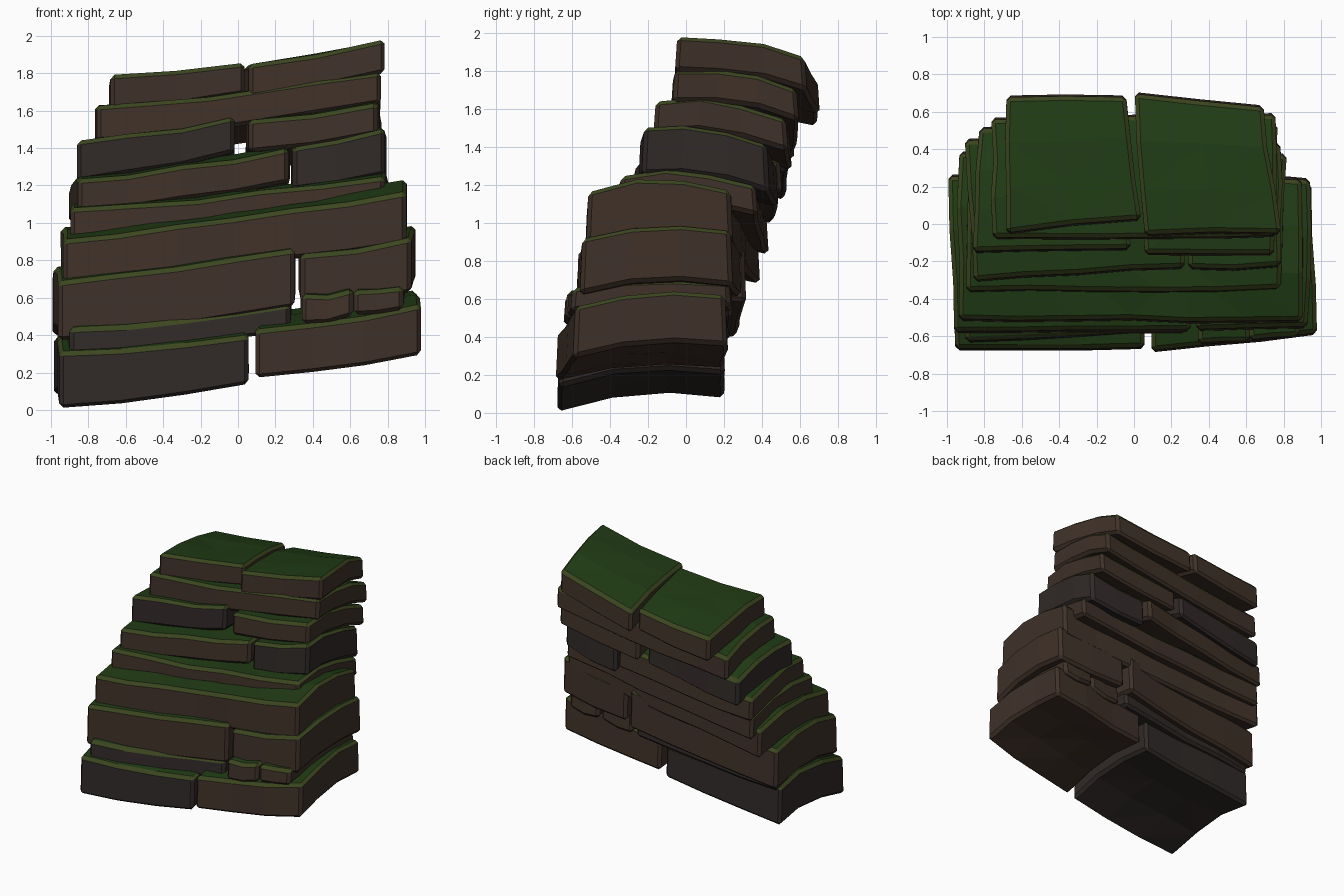
import bpy, bmesh, random
from mathutils import Vector

if "Cube" in bpy.data.objects:
    bpy.data.objects.remove(bpy.data.objects["Cube"])

random.seed(4)


def material(name, rgb):
    m = bpy.data.materials.new(name)
    m.diffuse_color = (*rgb, 1)
    m.use_nodes = True
    m.node_tree.nodes["Principled BSDF"].inputs["Base Color"].default_value = m.diffuse_color
    return m


BROWN = material("brown_rock", (0.050, 0.031, 0.022))
DARK = material("dark_rock", (0.030, 0.023, 0.021))
GRASS = material("grass", (0.014, 0.043, 0.007))
RIM = material("moss_rim", (0.045, 0.062, 0.014))


def lerp(a, b, t):
    return a + (b - a) * t


def slab(name, x, front, back, left, right, mid, rear, rock=BROWN,
         skew=(0, 0), sag=0.012, jit=0.009, chamfer=0.022):
    """x: ends; front/back: y at left and right end; left/right: (bottom, top) z
    at the front corners; mid/rear: height change half way back and at the rear;
    skew: x shift of the two rear corners."""
    nx = max(2, round((x[1] - x[0]) / 0.32))
    ny = 3
    bm = bmesh.new()
    grid = {}
    for i in range(nx + 1):
        s = i / nx
        for j in range(ny + 1):
            t = j / ny
            # bend from front to back
            bend = (0, 0.72 * mid, lerp(mid, rear, 0.3), rear)[j]
            dip = -sag * 4 * s * (1 - s)
            jx, jy, jz = (random.uniform(-jit, jit) for _ in range(3))
            px = lerp(x[0] + skew[0] * t, x[1] + skew[1] * t, s) + jx
            py = lerp(lerp(front[0], front[1], s), lerp(back[0], back[1], s), t) + jy
            for k in (0, 1):
                z = lerp(left[k], right[k], s) + bend + dip + jz * (0.6 + 0.4 * k)
                grid[i, j, k] = bm.verts.new((px, py + 0.012 * k * (1 - 2 * t), max(z, 0.005)))
    # top and bottom faces
    for i in range(nx):
        for j in range(ny):
            a = [(i, j), (i + 1, j), (i + 1, j + 1), (i, j + 1)]
            bm.faces.new([grid[p + (1,)] for p in a])
            bm.faces.new([grid[p + (0,)] for p in reversed(a)])
    # side walls
    loop = ([(i, 0) for i in range(nx)] + [(nx, j) for j in range(ny)]
            + [(i, ny) for i in range(nx, 0, -1)] + [(0, j) for j in range(ny, 0, -1)])
    for p, q in zip(loop, loop[1:] + loop[:1]):
        bm.faces.new([grid[p + (0,)], grid[q + (0,)], grid[q + (1,)], grid[p + (1,)]])
    bm.normal_update()
    # chipped outer edges
    sharp = [e for e in bm.edges if e.calc_face_angle(0) > 0.9]
    bmesh.ops.bevel(bm, geom=sharp, offset=chamfer, segments=1, affect='EDGES',
                    profile=0.5, clamp_overlap=True)
    bmesh.ops.triangulate(bm, faces=[f for f in bm.faces if abs(f.normal.z) > 0.85])
    bm.normal_update()
    # grass on top, moss on the upper chamfer
    for f in bm.faces:
        f.material_index = 1 if f.normal.z > 0.85 else 2 if f.normal.z > 0.35 else 0
    me = bpy.data.meshes.new(name)
    bm.to_mesh(me)
    bm.free()
    for m in (rock, GRASS, RIM):
        me.materials.append(m)
    ob = bpy.data.objects.new(name, me)
    bpy.context.collection.objects.link(ob)
    return ob


# layer 1: base pair
slab("base_left", (-0.95, 0.05), (-0.67, -0.67), (0.20, 0.20), (0.0, 0.31), (0.13, 0.39),
     0.11, 0.08, DARK, (-0.03, 0.0))
slab("base_right", (0.10, 0.98), (-0.69, -0.60), (0.20, 0.22), (0.17, 0.43), (0.29, 0.56),
     0.09, 0.07, BROWN, (0.0, -0.04))
# layer 2: thin shelf and two loose blocks
slab("shelf_left", (-0.89, 0.28), (-0.63, -0.58), (0.22, 0.24), (0.29, 0.43), (0.42, 0.57),
     0.10, 0.07, DARK, (-0.07, 0.0))
slab("shelf_block_mid", (0.34, 0.61), (-0.65, -0.63), (0.22, 0.22), (0.46, 0.62), (0.50, 0.64),
     0.06, 0.03)
slab("shelf_block_right", (0.62, 0.89), (-0.63, -0.61), (0.24, 0.24), (0.51, 0.645), (0.53, 0.65),
     0.05, 0.03)
# layer 3: thick pair
slab("thick_left", (-0.96, 0.30), (-0.59, -0.57), (0.26, 0.31), (0.37, 0.69), (0.55, 0.86),
     0.09, 0.03, BROWN, (-0.04, 0.0))
slab("thick_right", (0.33, 0.93), (-0.58, -0.56), (0.30, 0.25), (0.56, 0.82), (0.62, 0.91),
     0.09, 0.05, BROWN, (0.0, 0.02))
# layer 4: full width slab
slab("wide_slab", (-0.94, 0.90), (-0.52, -0.53), (0.39, 0.24), (0.68, 0.91), (0.89, 1.17),
     0.08, 0.0, BROWN, (0.0, -0.01), 0.02)
# layer 5: thin wedge
slab("thin_slab", (-0.89, 0.78), (-0.37, -0.36), (0.43, 0.37), (0.88, 1.07), (1.09, 1.25),
     0.04, -0.05, BROWN, (0.0, 0.03), 0.015)
# layer 6
slab("ledge_left", (-0.86, 0.27), (-0.31, -0.24), (0.46, 0.50), (1.05, 1.23), (1.21, 1.39),
     0.03, -0.06, BROWN, (-0.04, 0.0))
slab("ledge_right", (0.29, 0.79), (-0.25, -0.24), (0.48, 0.44), (1.18, 1.41), (1.26, 1.51),
     0.0, -0.10, DARK)
# layer 7
slab("step_left", (-0.86, -0.02), (-0.15, -0.15), (0.52, 0.54), (1.22, 1.44), (1.37, 1.56),
     0.0, -0.10, DARK, (0.03, 0.0))
slab("step_right", (0.05, 0.75), (-0.17, -0.17), (0.55, 0.53), (1.37, 1.54), (1.48, 1.65),
     0.01, -0.10, BROWN, (0.0, 0.02))
# layer 8
slab("upper_slab", (-0.76, 0.77), (-0.09, -0.07), (0.57, 0.60), (1.43, 1.62), (1.64, 1.81),
     0.0, -0.10, BROWN, (0.0, -0.02), 0.02)
# layer 9: top pair
slab("top_left", (-0.69, 0.03), (-0.05, 0.02), (0.69, 0.69), (1.60, 1.80), (1.69, 1.86),
     -0.02, -0.09, BROWN, (0.0, -0.08))
slab("top_right", (0.06, 0.78), (-0.06, -0.06), (0.70, 0.64), (1.67, 1.85), (1.80, 1.98),
     -0.01, -0.10, BROWN, (-0.06, -0.09))
